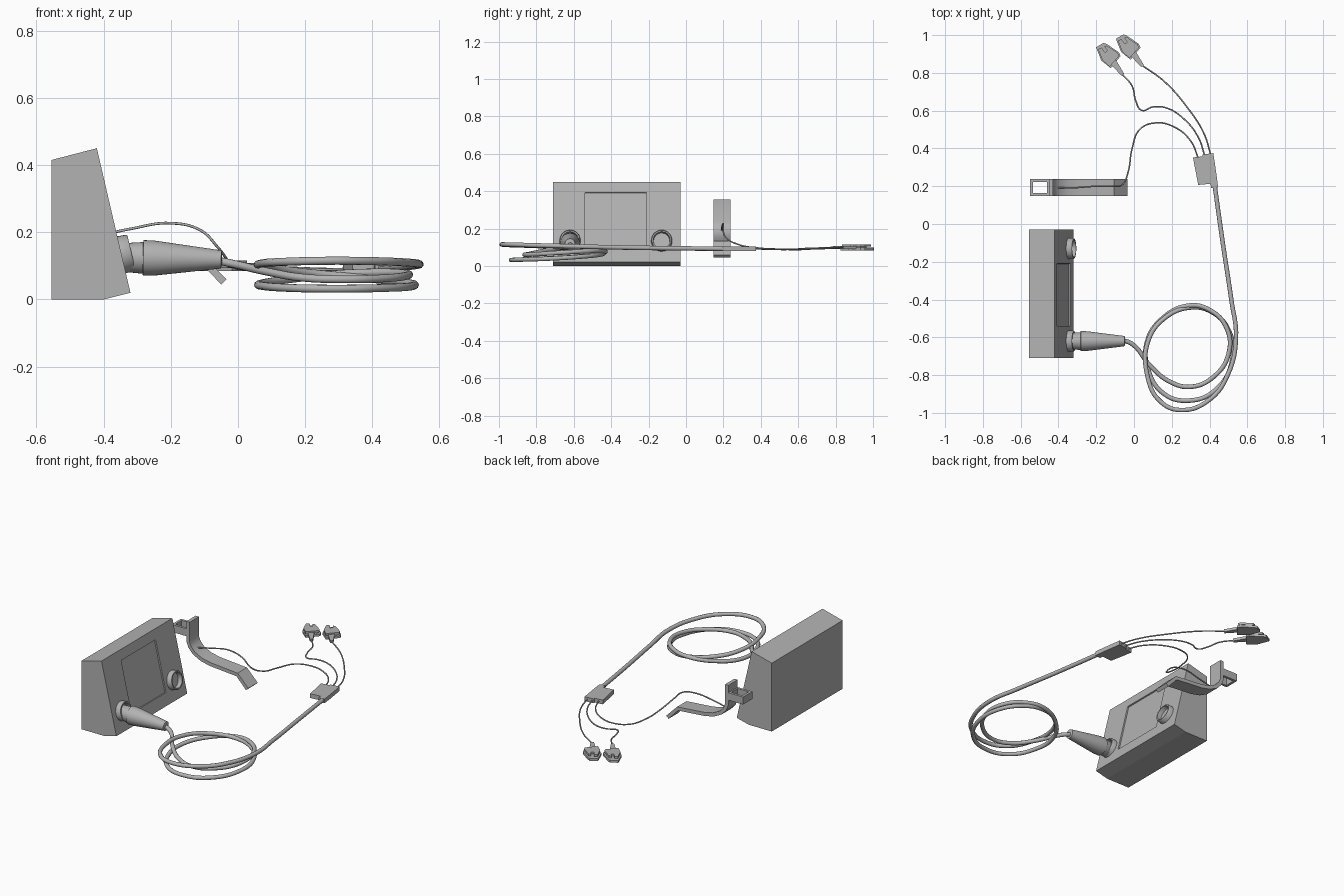
import bpy, bmesh, math
from mathutils import Vector, Matrix

if "Cube" in bpy.data.objects:
    bpy.data.objects.remove(bpy.data.objects["Cube"])

grey = bpy.data.materials.new("plain_grey")
grey.diffuse_color = (0.45, 0.45, 0.45, 1)
grey.use_nodes = True
grey.node_tree.nodes["Principled BSDF"].inputs["Base Color"].default_value = grey.diffuse_color


def finish(name, bm, smooth=None):
    bmesh.ops.recalc_face_normals(bm, faces=bm.faces)
    me = bpy.data.meshes.new(name)
    bm.to_mesh(me)
    bm.free()
    me.materials.append(grey)
    ob = bpy.data.objects.new(name, me)
    bpy.context.collection.objects.link(ob)
    if smooth:
        bpy.ops.object.select_all(action='DESELECT')
        ob.select_set(True)
        bpy.context.view_layer.objects.active = ob
        bpy.ops.object.shade_smooth_by_angle(angle=math.radians(smooth))
    return ob


def add_prism(bm, pts, sweep):
    """Closed outline of 3D points, extruded along sweep."""
    f = bm.faces.new([bm.verts.new(p) for p in pts])
    r = bmesh.ops.extrude_face_region(bm, geom=[f], use_keep_orig=True)
    bmesh.ops.translate(bm, vec=sweep, verts=[v for v in r['geom'] if isinstance(v, bmesh.types.BMVert)])


def lathe(name, profile, origin, axis, segs=32):
    """Revolve (distance along axis, radius) points."""
    rot = Vector(axis).to_track_quat('Z', 'Y').to_matrix().to_4x4()
    bm = bmesh.new()
    rings = []
    for t, r in profile:
        rings.append([bm.verts.new((r * math.cos(2 * math.pi * i / segs),
                                    r * math.sin(2 * math.pi * i / segs), t)) for i in range(segs)])
    for a, b in zip(rings, rings[1:]):
        for i in range(segs):
            j = (i + 1) % segs
            bm.faces.new((a[i], a[j], b[j], b[i]))
    bm.faces.new(rings[0])
    bm.faces.new(rings[-1])
    bmesh.ops.transform(bm, matrix=Matrix.Translation(origin) @ rot, verts=bm.verts)
    return finish(name, bm, 35)


def cable(name, pts, radius, res=2):
    cu = bpy.data.curves.new(name, 'CURVE')
    cu.dimensions = '3D'
    cu.bevel_depth = radius
    cu.bevel_resolution = res
    cu.use_fill_caps = True
    cu.resolution_u = 8
    sp = cu.splines.new('BEZIER')
    sp.bezier_points.add(len(pts) - 1)
    for b, p in zip(sp.bezier_points, pts):
        b.co = p
        b.handle_left_type = b.handle_right_type = 'AUTO'
    cu.materials.append(grey)
    ob = bpy.data.objects.new(name, cu)
    bpy.context.collection.objects.link(ob)
    bpy.ops.object.select_all(action='DESELECT')
    ob.select_set(True)
    bpy.context.view_layer.objects.active = ob
    bpy.ops.object.convert(target='MESH')
    bpy.ops.object.shade_smooth_by_angle(angle=math.radians(50))


# monitor housing: side profile extruded along y, recessed screen on the sloped face
def slope_x(z):
    return -0.32 - (z - 0.02) * 0.1 / 0.43


NORMAL = Vector((0.974, 0, 0.2265))
bm = bmesh.new()
side = [(-0.555, 0), (-0.40, 0), (-0.32, 0.02), (-0.42, 0.45), (-0.555, 0.415)]
add_prism(bm, [(x, -0.71, z) for x, z in side], (0, 0.68, 0))
bmesh.ops.recalc_face_normals(bm, faces=bm.faces)
bm.normal_update()
front = max(bm.faces, key=lambda f: f.normal.dot(NORMAL))
bmesh.ops.inset_individual(bm, faces=[front], thickness=0.05)
mid = front.calc_center_median()
for v in front.verts:
    z = 0.392 if v.co.z > mid.z else 0.09
    v.co = (slope_x(z), -0.21 if v.co.y > mid.y else -0.54, z)
bmesh.ops.inset_individual(bm, faces=[front], thickness=0.001, depth=-0.008)
finish("monitor_housing", bm)

# two sockets on the sloped face
cup = [(-0.01, 0.057), (0.026, 0.055), (0.03, 0.052), (0.03, 0.045), (0.004, 0.043)]
for name, y in (("open_socket", -0.13), ("plugged_socket", -0.62)):
    lathe(name, cup, (slope_x(0.133), y, 0.133), NORMAL)

# plug with tapered strain relief
lathe("cable_plug", [(0, 0.042), (0.065, 0.047), (0.066, 0.053), (0.10, 0.052), (0.298, 0.027), (0.30, 0.02)],
      (-0.348, -0.62, 0.125), (1, 0, -0.02))

# thick cable: plug, coiled turns, then straight run to the splitter
cable("main_cable", [
    (-0.07, -0.612, 0.118), (-0.01, -0.635, 0.105), (0.09, -0.755, 0.082), (0.19, -0.835, 0.065),
    (0.30, -0.862, 0.06), (0.42, -0.81, 0.062), (0.50, -0.69, 0.07), (0.49, -0.55, 0.078),
    (0.40, -0.455, 0.08), (0.29, -0.432, 0.075), (0.15, -0.50, 0.06), (0.07, -0.62, 0.047),
    (0.075, -0.77, 0.04), (0.16, -0.90, 0.034), (0.29, -0.935, 0.032), (0.43, -0.88, 0.034),
    (0.52, -0.72, 0.04), (0.50, -0.56, 0.05), (0.41, -0.465, 0.06), (0.30, -0.442, 0.07),
    (0.16, -0.50, 0.085), (0.075, -0.62, 0.098), (0.07, -0.80, 0.107), (0.14, -0.94, 0.112),
    (0.25, -0.985, 0.115), (0.40, -0.93, 0.114), (0.50, -0.79, 0.11), (0.54, -0.60, 0.105),
    (0.515, -0.40, 0.10), (0.47, -0.10, 0.095), (0.425, 0.22, 0.092)], 0.012, 3)

# splitter block
bm = bmesh.new()
add_prism(bm, [(x, y, 0.079) for x, y in
               [(0.34, 0.207), (0.405, 0.213), (0.408, 0.19), (0.445, 0.195), (0.437, 0.26),
                (0.42, 0.375), (0.362, 0.368), (0.363, 0.358), (0.312, 0.352)]], (0, 0, 0.026))
finish("splitter_block", bm)

# thin lead wires
cable("sensor_wire", [
    (0.34, 0.35, 0.092), (0.30, 0.44, 0.09), (0.21, 0.515, 0.088), (0.11, 0.535, 0.088),
    (0.03, 0.50, 0.09), (-0.01, 0.40, 0.095), (-0.03, 0.28, 0.115), (-0.06, 0.21, 0.155),
    (-0.11, 0.20, 0.205), (-0.20, 0.20, 0.227), (-0.32, 0.192, 0.21), (-0.42, 0.192, 0.188)], 0.004)
cable("left_lead_wire", [
    (0.375, 0.36, 0.092), (0.34, 0.46, 0.09), (0.26, 0.56, 0.088), (0.17, 0.615, 0.088),
    (0.10, 0.62, 0.09), (0.04, 0.602, 0.092), (0.01, 0.65, 0.094), (-0.01, 0.73, 0.097),
    (-0.065, 0.796, 0.10)], 0.004)
cable("right_lead_wire", [
    (0.408, 0.36, 0.092), (0.37, 0.48, 0.09), (0.28, 0.62, 0.09), (0.16, 0.755, 0.094),
    (0.04, 0.842, 0.10)], 0.004)


# lead clips: tapered boot, two jaws and a hinge
def clip(name, base):
    u, v = Vector((-0.6, 0.8, 0)), Vector((0.8, 0.6, 0))
    base = Vector(base)

    def outline(pts, z):
        return [base + u * a + v * b + Vector((0, 0, z)) for a, b in pts]

    up = Vector((0, 0, 1))
    bm = bmesh.new()
    add_prism(bm, outline([(0, -0.009), (0, 0.009), (0.085, 0.018), (0.085, -0.018)], -0.008), up * 0.016)
    jaw = [(0.065, -0.03), (0.128, -0.046), (0.2, -0.026), (0.195, 0.02), (0.18, 0.03), (0.105, 0.055), (0.085, 0.05)]
    add_prism(bm, outline(jaw, -0.016), up * 0.014)
    tab = [(0.075, -0.03), (0.125, -0.04), (0.185, -0.024), (0.182, -0.004), (0.15, -0.004), (0.15, 0.012),
           (0.178, 0.012), (0.172, 0.026), (0.105, 0.048), (0.09, 0.044)]
    add_prism(bm, outline(tab, 0.003), up * 0.013)
    add_prism(bm, outline([(0.085, -0.025), (0.14, -0.03), (0.14, 0.03), (0.095, 0.035)], -0.004), up * 0.01)
    finish(name, bm)


clip("left_clip", (-0.06, 0.791, 0.1))
clip("right_clip", (0.045, 0.836, 0.1))

# bent sensor blade: centre line thickened, extruded along y
line = [Vector(p) for p in [(-0.44, 0.355), (-0.44, 0.235), (-0.428, 0.205), (-0.40, 0.175), (-0.35, 0.15),
                            (-0.29, 0.137), (-0.11, 0.122), (-0.042, 0.052)]]
left, right = [], []
for i, p in enumerate(line):
    d = (line[min(i + 1, len(line) - 1)] - line[max(i - 1, 0)]).normalized()
    n = Vector((-d.y, d.x)) * 0.011
    left.append(p + n)
    right.append(p - n)
bm = bmesh.new()
add_prism(bm, [(p.x, 0.148, p.y) for p in left + right[::-1]], (0, 0.09, 0))
finish("sensor_blade", bm, 30)

# square loop behind the blade
bm = bmesh.new()
for x0, x1, y0, y1 in ((-0.55, -0.535, 0.148, 0.238), (-0.46, -0.445, 0.148, 0.238),
                       (-0.535, -0.46, 0.148, 0.163), (-0.535, -0.46, 0.223, 0.238)):
    add_prism(bm, [(x0, y0, 0.265), (x1, y0, 0.265), (x1, y1, 0.265), (x0, y1, 0.265)], (0, 0, 0.045))
finish("sensor_loop", bm)
